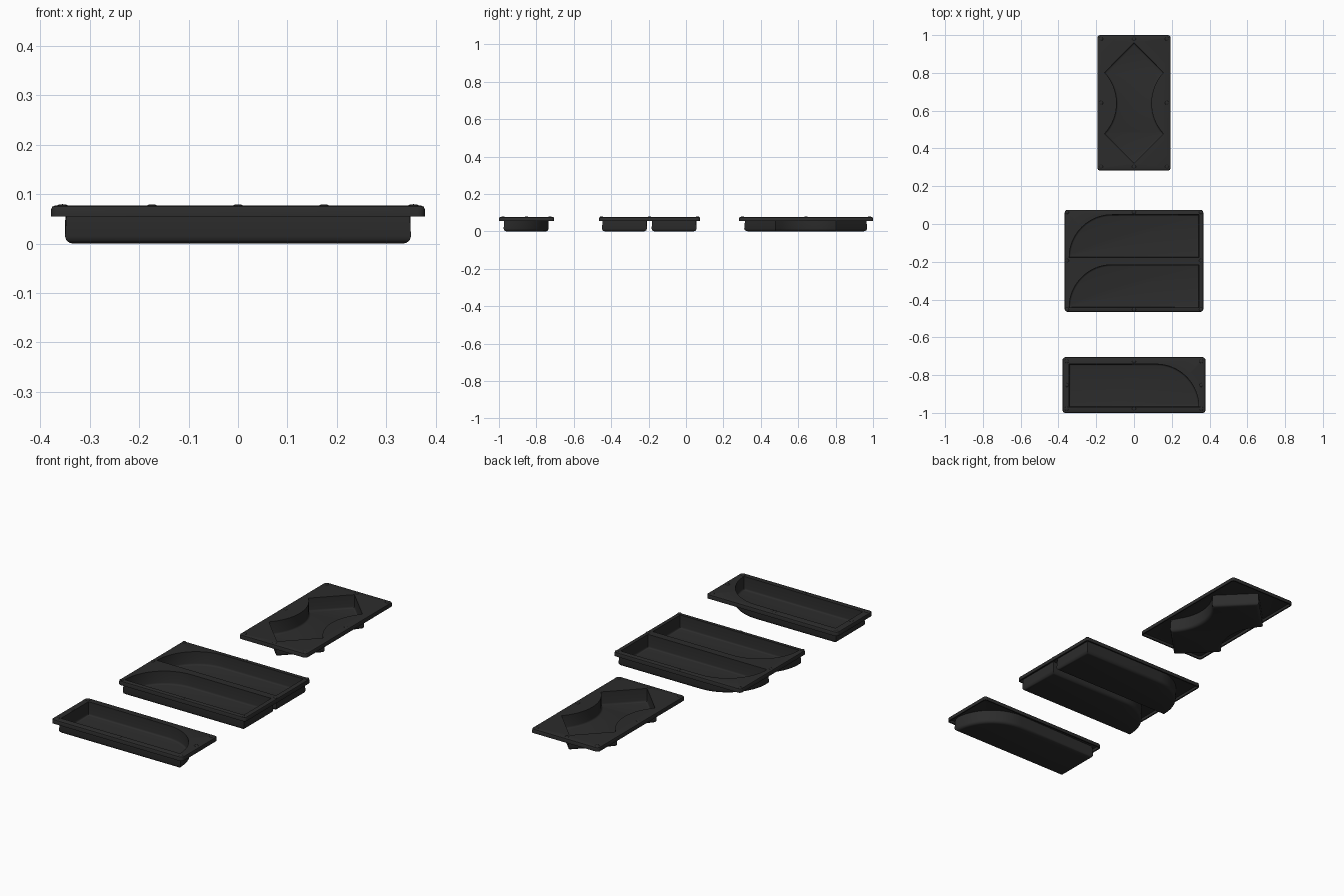
import bpy, bmesh, math
from mathutils import Vector

if "Cube" in bpy.data.objects:
    bpy.data.objects.remove(bpy.data.objects["Cube"])

TOP, LIP, WALL = 0.0765, 0.055, 0.007

black = bpy.data.materials.new("black_plastic")
black.diffuse_color = (0.025, 0.025, 0.025, 1)
black.use_nodes = True
black.node_tree.nodes["Principled BSDF"].inputs["Base Color"].default_value = black.diffuse_color


def arc(cx, cy, r, a0, a1, n):
    """Points on an arc, angles in degrees."""
    return [(cx + r * math.cos(math.radians(a0 + (a1 - a0) * i / n)),
             cy + r * math.sin(math.radians(a0 + (a1 - a0) * i / n))) for i in range(n + 1)]


def rounded_rect(cx, cy, hx, hy, r=0.015):
    pts = []
    for sx, sy, a in ((1, 1, 0), (-1, 1, 90), (-1, -1, 180), (1, -1, 270)):
        pts += arc(cx + sx * (hx - r), cy + sy * (hy - r), r, a, a + 90, 4)
    return pts


def inset(pts, d):
    """Mitred inset of a counter-clockwise outline."""
    out = []
    for i, p in enumerate(pts):
        p = Vector(p)
        a = (p - Vector(pts[i - 1])).normalized()
        b = (Vector(pts[(i + 1) % len(pts)]) - p).normalized()
        na, nb = Vector((-a.y, a.x)), Vector((-b.y, b.x))
        out.append(p + (na + nb) * d / (1 + na.dot(nb)))
    return out


def rings(bm, pts, steps):
    """Skin an outline through (inset, z) steps and return the vertex loops."""
    loops = [[bm.verts.new((p.x, p.y, z)) for p in inset(pts, d)] for d, z in steps]
    for lo, hi in zip(loops, loops[1:]):
        for i in range(len(lo)):
            j = (i + 1) % len(lo)
            bm.faces.new((lo[i], lo[j], hi[j], hi[i]))
    return loops


def loop_edges(bm, loop):
    return [bm.edges.get((loop[i - 1], loop[i])) for i in range(len(loop))]


def finish(obj):
    obj.data.materials.append(black)
    bpy.ops.object.select_all(action='DESELECT')
    obj.select_set(True)
    bpy.context.view_layer.objects.active = obj
    for m in list(obj.modifiers):
        bpy.ops.object.modifier_apply(modifier=m.name)
    bpy.ops.object.shade_smooth_by_angle(angle=math.radians(32))


def tray(name, cy, hx, hy, pockets, stud_inset):
    # rim with downturned lip, flat flange, sunken pockets
    bm = bmesh.new()
    rim = rings(bm, rounded_rect(0, cy, hx, hy),
                [(0, LIP), (0, TOP - 0.007), (0.002, TOP - 0.002), (0.007, TOP)])
    edges = loop_edges(bm, rim[-1])
    for pts in pockets:
        fillet = [(0.009 * (1 - math.cos(a)), WALL + 0.009 * (1 - math.sin(a)))
                  for a in (0, math.pi / 6, math.pi / 3, math.pi / 2)]
        wall = rings(bm, pts, [(0, TOP)] + fillet)
        edges += loop_edges(bm, wall[0])
        bm.faces.new(wall[-1])
    bmesh.ops.triangle_fill(bm, edges=edges, use_beauty=True, normal=(0, 0, 1))
    bmesh.ops.recalc_face_normals(bm, faces=bm.faces)
    bm.normal_update()
    floor = min(bm.faces, key=lambda f: f.calc_center_median().z)
    if floor.normal.z < 0:
        bmesh.ops.reverse_faces(bm, faces=bm.faces)
    mesh = bpy.data.meshes.new(name)
    bm.to_mesh(mesh)
    bm.free()
    obj = bpy.data.objects.new(name, mesh)
    bpy.context.collection.objects.link(obj)
    solid = obj.modifiers.new("sheet", 'SOLIDIFY')
    solid.thickness, solid.offset, solid.use_even_offset = WALL, -1, True
    finish(obj)

    # low stacking studs around the flange
    bm = bmesh.new()
    for sx in (-1, 0, 1):
        for sy in (-1, 0, 1):
            if sx or sy:
                dome = bmesh.ops.create_uvsphere(bm, u_segments=12, v_segments=6, radius=0.01)["verts"]
                for v in dome:
                    v.co.z *= 0.3
                    v.co += Vector((sx * (hx - stud_inset), cy + sy * (hy - stud_inset), TOP))
    mesh = bpy.data.meshes.new(name + "_studs")
    bm.to_mesh(mesh)
    bm.free()
    studs = bpy.data.objects.new(name + "_studs", mesh)
    bpy.context.collection.objects.link(studs)
    finish(studs)


def quarter_pocket(cy, side):
    """Long pocket with one big rounded corner at the back, on the given side."""
    hx, hy = 0.343, 0.113
    r = 2 * hy
    if side > 0:
        return [(-hx, cy + hy), (-hx, cy - hy)] + arc(hx - r, cy - hy, r, 0, 90, 20)
    return [(hx, cy - hy), (hx, cy + hy)] + arc(r - hx, cy - hy, r, 90, 180, 20)


def waisted_pocket(cy):
    """Pointed ends and concave sides."""
    w, h, tip, sag = 0.156, 0.162, 0.319, 0.064
    r = (h * h + sag * sag) / (2 * sag)
    a = math.degrees(math.asin(h / r))
    cx = w - sag + r
    right = arc(cx, cy, r, 180 + a, 180 - a, 16)
    left = [(-x, 2 * cy - y) for x, y in right]
    return [(0, cy - tip)] + right + [(0, cy + tip)] + left


tray("front_tray", -0.8525, 0.378, 0.1475, [quarter_pocket(-0.855, 1)], 0.022)
tray("double_tray", -0.195, 0.367, 0.27,
     [quarter_pocket(-0.329, -1), quarter_pocket(-0.064, -1)], 0.0125)
tray("back_tray", 0.6415, 0.194, 0.3585, [waisted_pocket(0.64)], 0.02)
